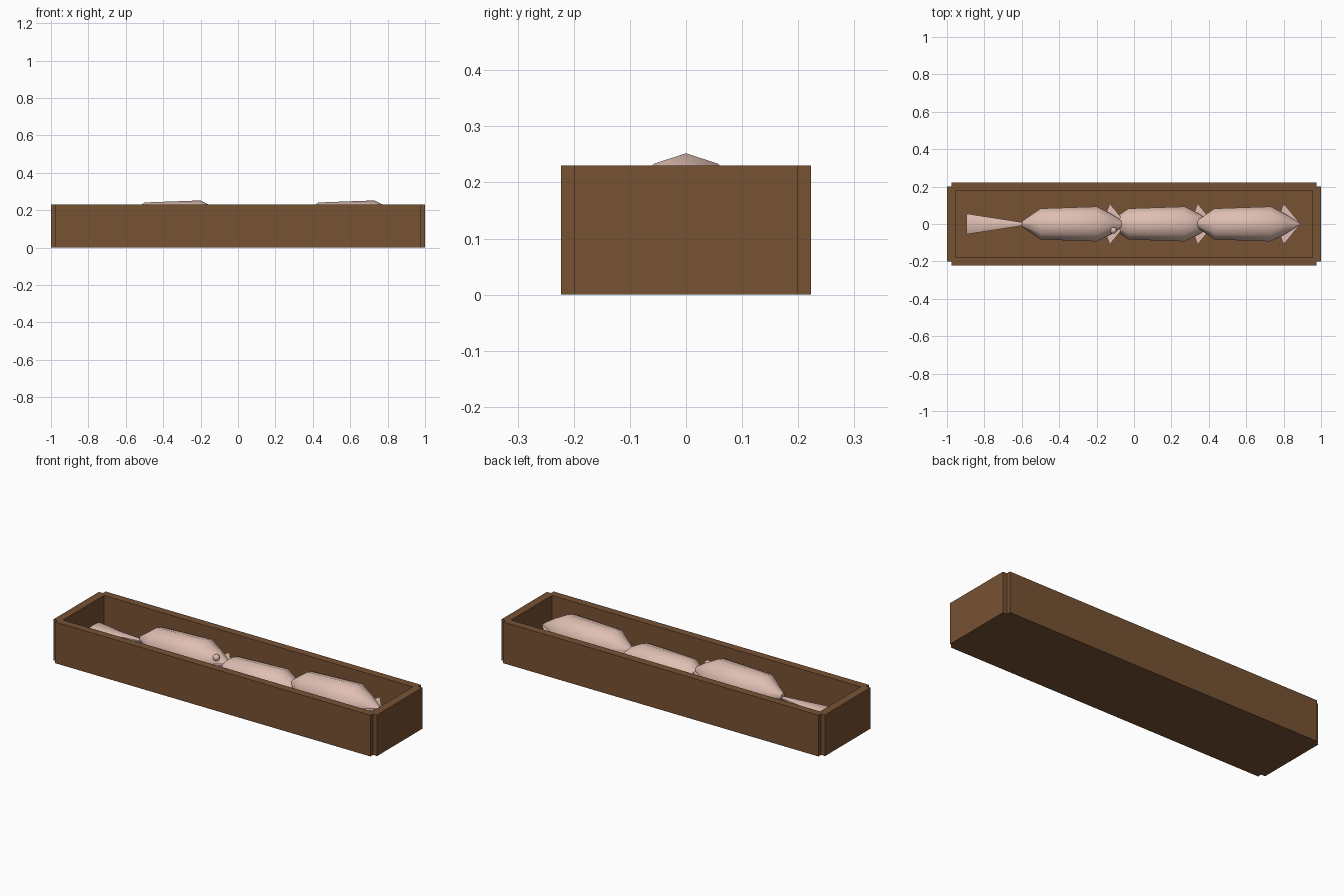
import bpy, math

if "Cube" in bpy.data.objects:
    bpy.data.objects.remove(bpy.data.objects["Cube"])


def material(name, rgb):
    m = bpy.data.materials.new(name)
    m.diffuse_color = (*rgb, 1)
    m.use_nodes = True
    m.node_tree.nodes["Principled BSDF"].inputs["Base Color"].default_value = m.diffuse_color
    return m


WOOD = material("brown wood", (0.185, 0.085, 0.034))
FLESH = material("pale pink flesh", (0.74, 0.52, 0.45))


def mesh_object(name, verts, faces, mat, smooth=False):
    me = bpy.data.meshes.new(name)
    me.from_pydata(verts, [], faces)
    me.materials.append(mat)
    ob = bpy.data.objects.new(name, me)
    bpy.context.collection.objects.link(ob)
    if smooth:
        bpy.ops.object.select_all(action='DESELECT')
        ob.select_set(True)
        bpy.context.view_layer.objects.active = ob
        bpy.ops.object.shade_smooth_by_angle(angle=math.radians(40))
    return ob


def prism(name, outline, z0, z1, mat):
    """Extrude a counter-clockwise xy outline between two heights."""
    n = len(outline)
    verts = [(x, y, z) for z in (z0, z1) for x, y in outline]
    faces = [tuple(range(n))[::-1], tuple(range(n, 2 * n))]
    faces += [(i, (i + 1) % n, n + (i + 1) % n, n + i) for i in range(n)]
    return mesh_object(name, verts, faces, mat)


def board(name, x0, x1, y0, y1, z0, z1):
    return prism(name, [(x0, y0), (x1, y0), (x1, y1), (x0, y1)], z0, z1, WOOD)


def lathe_x(name, rings, ox, oz, sides=10):
    """Rings of (x, half width, half height) around the x axis, corner on top."""
    verts, faces = [], []
    for x, ry, rz in rings:
        for k in range(sides):
            a = math.tau * k / sides
            verts.append((ox + x, ry * math.sin(a), oz + rz * math.cos(a)))
    for r in range(len(rings) - 1):
        for k in range(sides):
            a, b = r * sides + k, r * sides + (k + 1) % sides
            faces.append((a, a + sides, b + sides, b))
    last = (len(rings) - 1) * sides
    faces.append(tuple(range(sides)))
    faces.append(tuple(range(last, last + sides))[::-1])
    return mesh_object(name, verts, faces, FLESH, smooth=True)


# Crate: floor, long walls and slightly protruding end walls
board("crate_floor", -0.975, 0.975, -0.2, 0.2, 0, 0.02)
for side, s in (("front", -1), ("back", 1)):
    y0, y1 = sorted((s * 0.18, s * 0.223))
    board(side + "_wall", -0.975, 0.975, y0, y1, 0, 0.23)
for side, s in (("left", -1), ("right", 1)):
    x0, x1 = sorted((s * 0.955, s * 1.0))
    board(side + "_end_wall", x0, x1, -0.2, 0.2, 0, 0.23)

# Three squid in a row, the middle one lying lower
for place, tip, z in (("left", -0.04, 0.154), ("middle", 0.43, 0.115),
                      ("right", 0.89, 0.154)):
    # Mantle: long body tapering to a point
    lathe_x(place + "_mantle",
            [(-0.56, 0.014, 0.014), (-0.46, 0.087, 0.087), (-0.16, 0.098, 0.098),
             (-0.08, 0.056, 0.056), (0, 0.002, 0.002)], tip, z)
    # Arrow-shaped tail fin
    prism(place + "_fin",
          [(tip - 0.13, 0), (tip - 0.09, -0.11), (tip, 0), (tip - 0.09, 0.11)],
          z - 0.005, z + 0.005, FLESH)
    # Flat fan of tentacles
    lathe_x(place + "_tentacles",
            [(-0.855, 0.058, 0.01), (-0.56, 0.01, 0.01)], tip, z - 0.014)

# Small round eye resting on the tail of the left squid
bpy.ops.mesh.primitive_uv_sphere_add(segments=12, ring_count=8, radius=0.018,
                                     location=(-0.11, -0.034, 0.19))
eye = bpy.context.object
eye.name = "eye"
eye.data.materials.append(FLESH)
bpy.ops.object.shade_smooth_by_angle(angle=math.radians(40))
